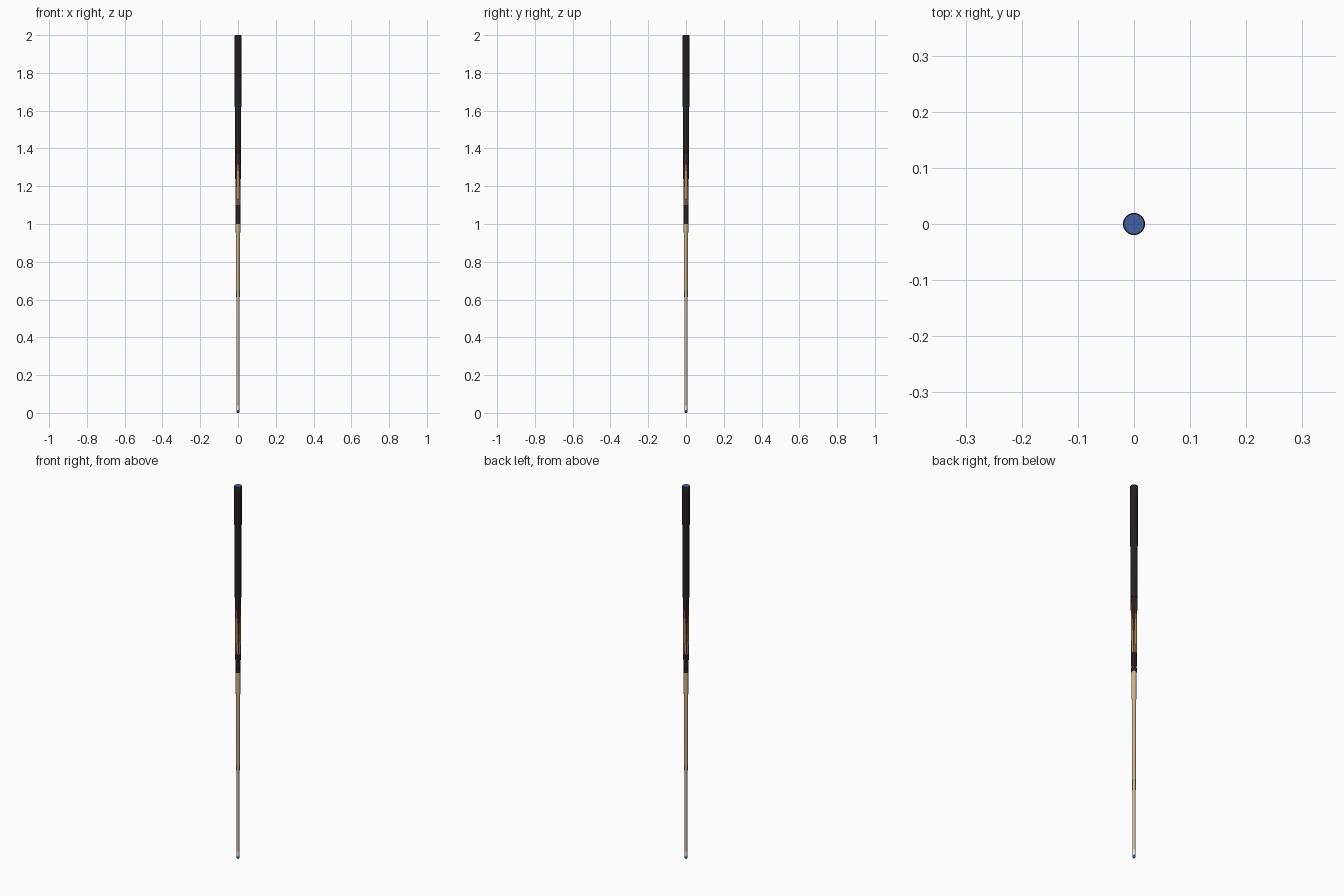
import bpy, bmesh, math

if "Cube" in bpy.data.objects:
    bpy.data.objects.remove(bpy.data.objects["Cube"])

def mat(name, rgb):
    m = bpy.data.materials.new(name)
    m.diffuse_color = (*rgb, 1)
    m.use_nodes = True
    m.node_tree.nodes["Principled BSDF"].inputs["Base Color"].default_value = m.diffuse_color
    return m

MAPLE = mat("pale maple", (0.62, 0.45, 0.27))
AMBER = mat("amber wood", (0.50, 0.29, 0.13))
BROWN = mat("dark rosewood", (0.024, 0.012, 0.012))
BLACK = mat("black", (0.016, 0.017, 0.018))
RED = mat("red veneer", (0.12, 0.035, 0.02))
WHITE = mat("white", (0.80, 0.80, 0.78))
BLUE = mat("blue", (0.05, 0.12, 0.36))
N = 32

def finish(name, bm, mats):
    bmesh.ops.recalc_face_normals(bm, faces=bm.faces)
    me = bpy.data.meshes.new(name)
    bm.to_mesh(me)
    bm.free()
    for m in mats:
        me.materials.append(m)
    ob = bpy.data.objects.new(name, me)
    bpy.context.collection.objects.link(ob)
    bpy.ops.object.select_all(action='DESELECT')
    bpy.context.view_layer.objects.active = ob
    ob.select_set(True)
    bpy.ops.object.shade_smooth_by_angle(angle=math.radians(40))
    return ob

def lathe(name, profile, m):
    """Closed turned part from (radius, z) points, capped at both ends."""
    bm = bmesh.new()
    rings = [[bm.verts.new((r * math.cos(2 * math.pi * i / N), r * math.sin(2 * math.pi * i / N), z))
              for i in range(N)] for r, z in profile]
    for a, b in zip(rings, rings[1:]):
        for i in range(N):
            j = (i + 1) % N
            bm.faces.new((a[i], a[j], b[j], b[i]))
    bm.faces.new(rings[0])
    bm.faces.new(rings[-1])
    return finish(name, bm, [m])

# Tip, ferrule and shaft
lathe("tip", [(0.005, 0), (0.0068, 0.003), (0.0072, 0.014)], BLUE)
lathe("ferrule", [(0.0072, 0.014), (0.0074, 0.04)], WHITE)
lathe("shaft", [(0.0074, 0.04), (0.0084, 0.45), (0.0105, 0.85), (0.0125, 1.0)], MAPLE)

# Joint
lathe("joint_ring", [(0.0132, 1.0), (0.0132, 1.02)], BLACK)
lathe("joint_collar", [(0.0128, 1.02), (0.0130, 1.05)], BROWN)
lathe("collar_ring", [(0.0133, 1.05), (0.0133, 1.058)], BLACK)
lathe("forearm_collar", [(0.0133, 1.058), (0.0137, 1.10)], BROWN)

# Forearm with four spliced points: columns follow the point edges
# (z, radius, inlay, amber, veneer half angles in degrees)
rows = [(1.10, 0.0137, 10, 33, 37), (1.18, 0.0142, 0, 29, 33), (1.26, 0.0147, 0, 22, 26),
        (1.33, 0.0152, 0, 0, 14), (1.40, 0.0157, 0, 0, 0)]
bm = bmesh.new()
rings = []
for z, r, a, b, c in rows:
    ring = []
    for q in range(4):
        for d in (-45, -c, -(b + c) / 2, -b, -(a + b) / 2, -a, 0, a, (a + b) / 2, b, (b + c) / 2, c):
            t = math.radians(90 * q + d)
            ring.append(bm.verts.new((r * math.cos(t), r * math.sin(t), z)))
    rings.append(ring)
column = [0, 2, 2, 1, 1, 3, 3, 1, 1, 2, 2, 0]
for lo, hi in zip(rings, rings[1:]):
    for i in range(48):
        j = (i + 1) % 48
        bm.faces.new((lo[i], lo[j], hi[j], hi[i])).material_index = column[i % 12]
bmesh.ops.remove_doubles(bm, verts=bm.verts, dist=1e-6)
finish("forearm", bm, [BROWN, AMBER, RED, BLACK])

# Wrap, butt sleeve and bumper
lathe("wrap", [(0.0159, 1.40), (0.0181, 1.77)], BLACK)
lathe("butt_sleeve", [(0.0181, 1.77), (0.0194, 1.975)], BROWN)
lathe("butt_cap", [(0.0196, 1.975), (0.0196, 1.995), (0.0185, 1.999)], BLACK)
lathe("bumper_disc", [(0.0172, 1.995), (0.0172, 2.0)], BLUE)
